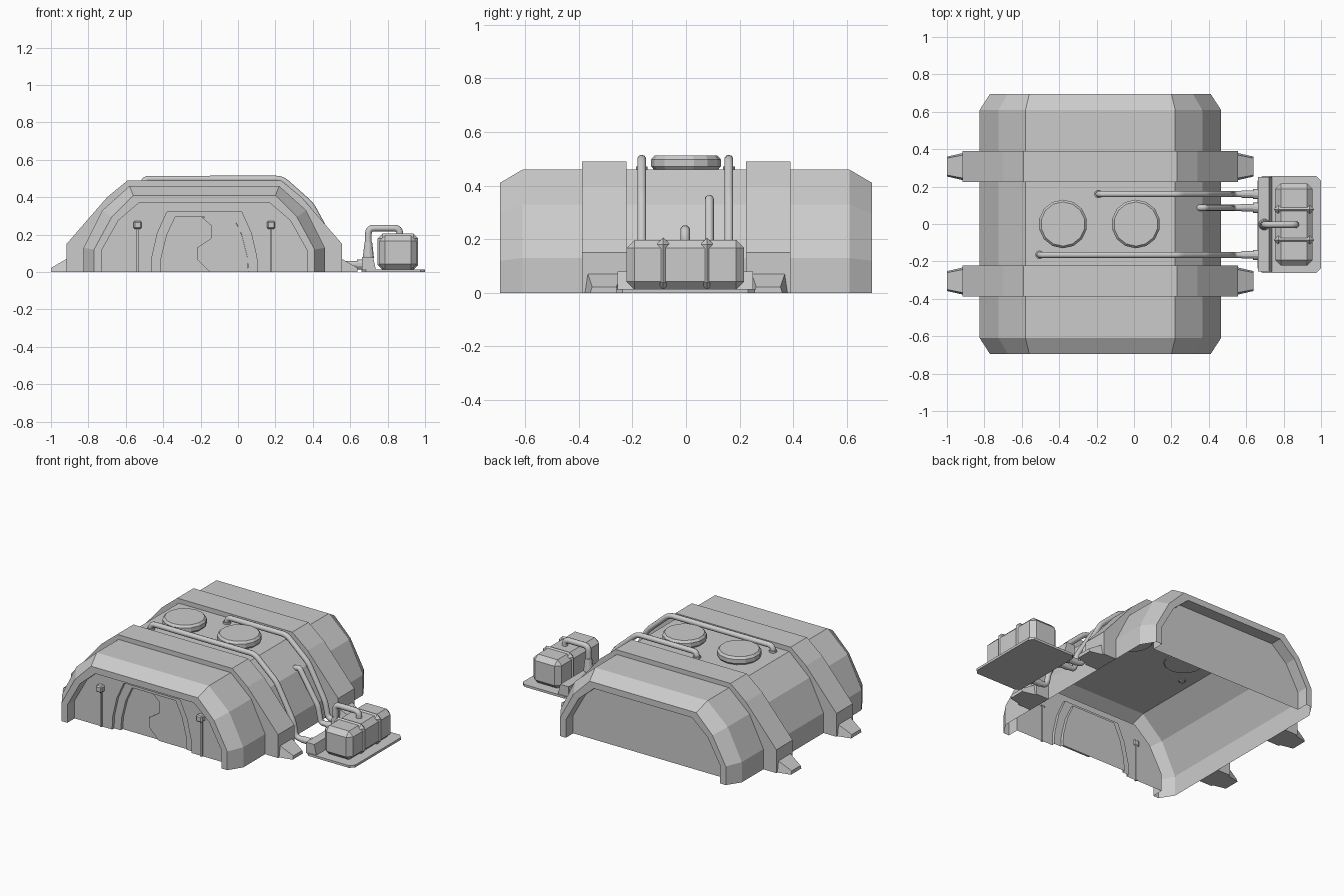
import bpy, bmesh, math
from mathutils import Vector

if "Cube" in bpy.data.objects:
    bpy.data.objects.remove(bpy.data.objects["Cube"])

CX = -0.18  # centre line of the shelter


def finish(name, bm):
    bmesh.ops.remove_doubles(bm, verts=bm.verts, dist=1e-5)
    bmesh.ops.recalc_face_normals(bm, faces=bm.faces)
    me = bpy.data.meshes.new(name)
    bm.to_mesh(me)
    bm.free()
    ob = bpy.data.objects.new(name, me)
    bpy.context.collection.objects.link(ob)
    return ob


def arch(half):
    """Mirror a half profile (offset, z) into a full arch of x, z points."""
    return [(CX - x, z) for x, z in half] + [(CX + x, z) for x, z in reversed(half)]


def loft(bm, rings):
    """Skin arches given as (y, half profile); return the vertex rings."""
    rows = [[bm.verts.new((x, y, z)) for x, z in arch(h)] for y, h in rings]
    for a, b in zip(rows, rows[1:]):
        for i in range(len(a) - 1):
            bm.faces.new((a[i], a[i + 1], b[i + 1], b[i]))
    return rows


def prism(name, pts, y0, y1):
    """Extrude an x, z outline along y."""
    bm = bmesh.new()
    f = bm.faces.new([bm.verts.new((x, y0, z)) for x, z in pts])
    r = bmesh.ops.extrude_face_region(bm, geom=[f])
    bmesh.ops.translate(bm, vec=(0, y1 - y0, 0),
                        verts=[v for v in r["geom"] if isinstance(v, bmesh.types.BMVert)])
    return finish(name, bm)


def box(name, lo, hi, bevel=0):
    ob = prism(name, [(lo[0], lo[2]), (hi[0], lo[2]), (hi[0], hi[2]), (lo[0], hi[2])], lo[1], hi[1])
    if bevel:
        m = ob.modifiers.new("chamfer", "BEVEL")
        m.width, m.segments = bevel, 1
    return ob


def lathe(name, loc, profile, n, axis="z"):
    """Stack of n-sided rings (r, height) along an axis, capped."""
    bm = bmesh.new()
    rows = []
    for r, h in profile:
        row = []
        for i in range(n):
            a = 2 * math.pi * (i + 0.5) / n
            p = (r * math.cos(a), r * math.sin(a), h)
            row.append(bm.verts.new(Vector(loc) + Vector(p if axis == "z" else (p[2], p[0], p[1]))))
        rows.append(row)
    for a, b in zip(rows, rows[1:]):
        for i in range(n):
            bm.faces.new((a[i], a[(i + 1) % n], b[(i + 1) % n], b[i]))
    bm.faces.new(rows[0])
    bm.faces.new(rows[-1])
    return finish(name, bm)


def pipe(name, y, pts, r, bend=0.03):
    """Round tube in an x, z plane with softened bends."""
    p = [Vector((x, y, z)) for x, z in pts]
    path = [p[0]]
    for a, b, c in zip(p, p[1:], p[2:]):
        s, e = b + (a - b).normalized() * bend, b + (c - b).normalized() * bend
        for k in range(5):
            t = k / 4
            path.append(s * (1 - t) ** 2 + b * 2 * t * (1 - t) + e * t * t)
    path.append(p[-1])
    cu = bpy.data.curves.new(name, "CURVE")
    cu.dimensions, cu.bevel_depth, cu.bevel_resolution, cu.use_fill_caps = "3D", r, 3, True
    sp = cu.splines.new("POLY")
    sp.points.add(len(path) - 1)
    for q, v in zip(sp.points, path):
        q.co = (*v, 1)
    sp.use_smooth = True
    ob = bpy.data.objects.new(name, cu)
    bpy.context.collection.objects.link(ob)


# Hollow shell: back wall, back rim, roof, front rim, front wall, stepped doorway
outer = [(0.645, 0), (0.645, 0.13), (0.545, 0.33), (0.40, 0.46)]
rim = [(0.59, 0), (0.59, 0.12), (0.495, 0.295), (0.38, 0.41)]
inner = [(0.55, 0), (0.55, 0.115), (0.46, 0.275), (0.35, 0.37)]
door_out = [(0.283, 0), (0.28, 0.08), (0.25, 0.21), (0.20, 0.32)]
door_in = [(0.235, 0), (0.23, 0.08), (0.20, 0.20), (0.155, 0.295)]
bm = bmesh.new()
rows = loft(bm, [(0.62, inner), (0.695, inner), (0.695, rim), (0.61, outer), (-0.61, outer),
                 (-0.695, rim), (-0.695, inner), (-0.62, inner), (-0.62, door_out),
                 (-0.60, door_out), (-0.60, door_in), (-0.58, door_in)])
bm.faces.new(rows[0])
bm.faces.new(rows[-1])
finish("shell", bm)

# Right door leaf with its interlocking zigzag edge
zigzag = [(-0.15, 0), (-0.22, 0.07), (-0.22, 0.13), (-0.145, 0.18), (-0.145, 0.25), (-0.195, 0.293)]
prism("door_leaf", zigzag + [(CX + x, z - 0.001) for x, z in reversed(door_in[1:])] + [(CX + 0.233, 0)],
      -0.592, -0.579)

# Lamps on thin conduits beside the door
for s, side in ((-1, "left"), (1, "right")):
    x = CX + s * 0.357
    box(side + "_conduit", (x - 0.006, -0.63, 0), (x + 0.006, -0.615, 0.235))
    box(side + "_lamp", (x - 0.022, -0.655, 0.23), (x + 0.022, -0.615, 0.272), 0.007)

# Two raised ribs with tapered ground feet
rib = [(0.737, 0), (0.737, 0.15), (0.52, 0.40), (0.41, 0.49)]
for yc, tag in ((-0.305, "front"), (0.307, "back")):
    a, b = yc - 0.083, yc + 0.083
    bm = bmesh.new()
    r = loft(bm, [(a, outer), (a, rib), (b, rib), (b, outer)])
    for i, j in ((0, 0), (7, 7)):
        bm.faces.new([row[i] for row in r])
    finish(tag + "_rib", bm)
    for s, side in ((-1, "left"), (1, "right")):
        bm = bmesh.new()
        ends = []
        for off, w, h in ((0.70, 0.072, 0.085), (0.737, 0.072, 0.07), (0.82, 0.053, 0.022)):
            ends.append([bm.verts.new((CX + s * off, yc + dy, z))
                         for dy, z in ((-w, 0), (w, 0), (w * 0.85, h), (-w * 0.85, h))])
        for p, q in zip(ends, ends[1:]):
            for i in range(4):
                bm.faces.new((p[i], p[(i + 1) % 4], q[(i + 1) % 4], q[i]))
        bm.faces.new(ends[0])
        bm.faces.new(ends[-1])
        finish(f"{tag}_{side}_foot", bm)

# Roof vents
for i, x in enumerate((-0.38, 0.01)):
    lathe(f"roof_vent_{i + 1}", (x, 0, 0),
          [(0.115, 0.455), (0.13, 0.472), (0.13, 0.498), (0.118, 0.512)], 14)

# Pipes hugging the roof down to the side unit
drop = [(0.235, 0.498), (0.39, 0.36), (0.51, 0.14), (0.53, 0.04), (0.66, 0.04)]
for name, y, start in (("front_pipe", -0.165, -0.505), ("back_pipe", 0.16, -0.19)):
    pipe(name, y, [(start, 0.45), (start, 0.498)] + drop, 0.017)
    lathe(name + "_flange", (start, y, 0), [(0.023, 0.455), (0.023, 0.472)], 12)
pipe("short_pipe", 0.087, [(0.33, 0.335), (0.375, 0.355), (0.51, 0.14), (0.53, 0.04), (0.66, 0.04)], 0.017, 0.02)
for i, y in enumerate((-0.165, 0.087, 0.16)):
    lathe(f"pipe_coupling_{i + 1}", (0, y, 0.04),
          [(0.021, 0.575), (0.021, 0.635), (0.028, 0.637), (0.028, 0.67)], 12, "x")

# Side unit: pad, manifold, tank with bands, linking pipe
pad = box("unit_pad", (0.66, -0.262, 0), (1.0, 0.257, 0.015))
bm = bmesh.new()
bm.from_mesh(pad.data)
bmesh.ops.bevel(bm, geom=[e for e in bm.edges if abs(e.verts[0].co.z - e.verts[1].co.z) > 0.01],
                offset=0.025, segments=1, affect="EDGES")
bm.to_mesh(pad.data)
bm.free()
prism("manifold", [(0.662, 0.01), (0.738, 0.01), (0.722, 0.08), (0.662, 0.08)], -0.255, 0.25)
box("tank", (0.755, -0.222, 0.012), (0.955, 0.217, 0.197), 0.03)
for i, y in enumerate((-0.085, 0.078)):
    box(f"tank_band_{i + 1}", (0.747, y - 0.026, 0.012), (0.963, y + 0.026, 0.206), 0.03)
pipe("link_pipe", -0.003, [(0.697, 0.07), (0.697, 0.235), (0.865, 0.235), (0.865, 0.19)], 0.018)
lathe("link_pipe_collar", (0.697, -0.003, 0), [(0.03, 0.075), (0.03, 0.085), (0.021, 0.16)], 12)
